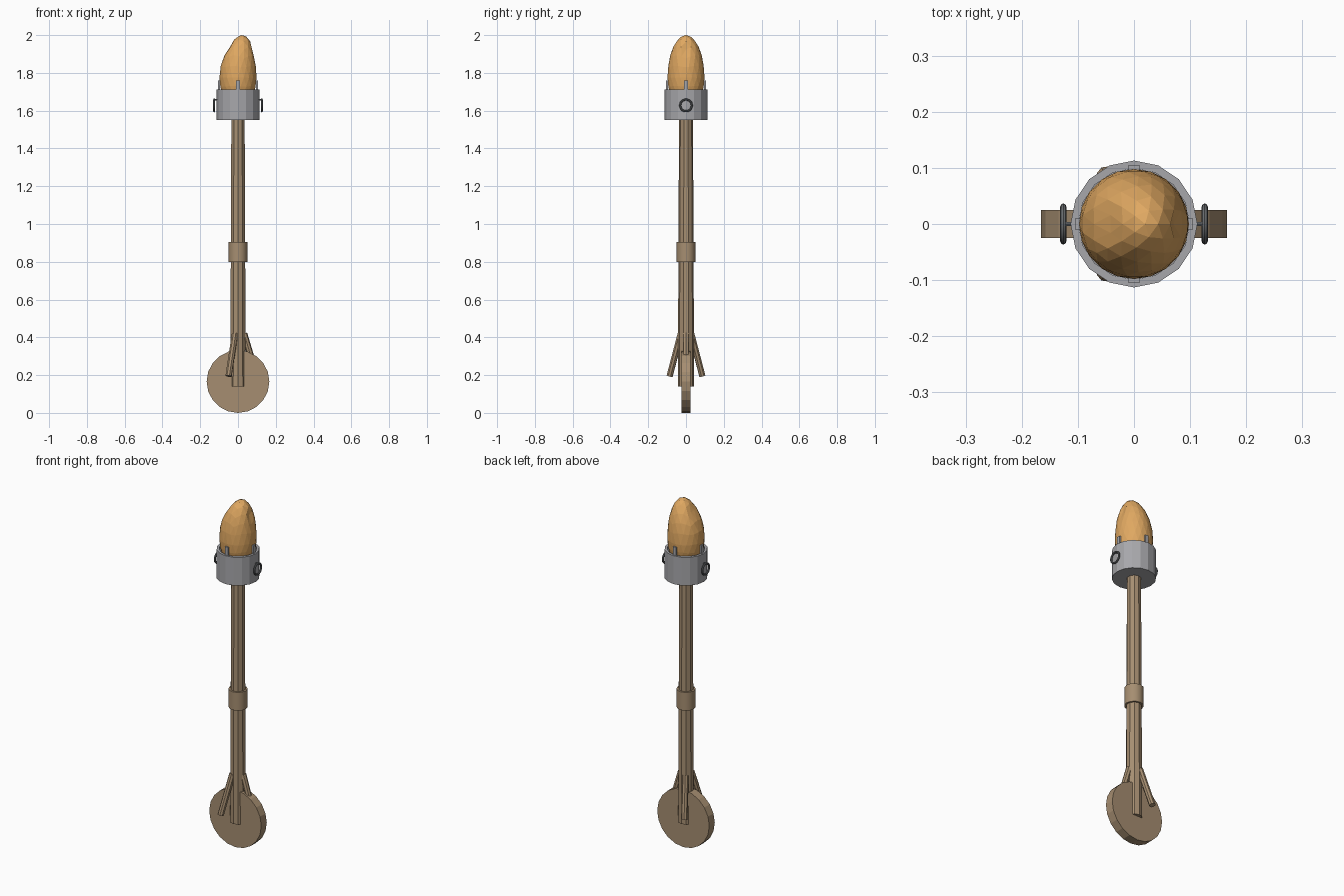
import bpy, bmesh, math
from mathutils import Vector

cube = bpy.data.objects.get("Cube")
if cube:
    bpy.data.objects.remove(cube, do_unlink=True)


def material(name, rgb):
    m = bpy.data.materials.new(name)
    m.use_nodes = True
    m.diffuse_color = (*rgb, 1)
    m.node_tree.nodes["Principled BSDF"].inputs["Base Color"].default_value = (*rgb, 1)
    return m


wood = material("wood", (0.38, 0.27, 0.165))
metal = material("grey metal", (0.39, 0.39, 0.41))
dark = material("dark iron", (0.14, 0.15, 0.16))
amber = material("amber flame", (0.74, 0.39, 0.12))


def finish(name, mat, smooth=False):
    ob = bpy.context.object
    ob.name = name
    ob.data.materials.append(mat)
    if smooth:
        bpy.ops.object.shade_smooth_by_angle(angle=math.radians(35))
    return ob


def rod(name, a, b, r1, r2, sides, mat, smooth=False):
    """Tapered cylinder running from point a to point b."""
    a, b = Vector(a), Vector(b)
    bpy.ops.mesh.primitive_cone_add(vertices=sides, radius1=r1, radius2=r2, depth=(b - a).length,
                                    location=(a + b) / 2,
                                    rotation=(b - a).to_track_quat('Z', 'Y').to_euler())
    return finish(name, mat, smooth)


# Foot disc, standing on edge
rod("foot_disc", (0, -0.025, 0.166), (0, 0.025, 0.166), 0.166, 0.166, 20, wood)

# Shaft and grip collar
rod("shaft", (0, 0, 0.14), (0, 0, 1.56), 0.043, 0.037, 10, wood, True)
rod("grip_collar", (0, 0, 0.80), (0, 0, 0.905), 0.05, 0.05, 12, wood, True)

# Three splayed struts
for i in range(3):
    ang = i * math.tau / 3
    c, s = math.cos(ang), math.sin(ang)
    rod(f"strut_{i + 1}", (0.032 * c, 0.032 * s, 0.42), (0.1 * c, 0.1 * s, 0.195),
        0.017, 0.017, 8, wood)

# Hollow cup revolved from its wall profile
bm = bmesh.new()
profile = [(0, 1.55), (0.113, 1.55), (0.113, 1.713), (0.099, 1.713), (0.099, 1.58), (0, 1.58)]
pts = [bm.verts.new((r, 0, z)) for r, z in profile]
edges = [bm.edges.new(p) for p in zip(pts, pts[1:])]
bmesh.ops.spin(bm, geom=pts + edges, cent=(0, 0, 0), axis=(0, 0, 1), angle=math.tau, steps=16)
bmesh.ops.remove_doubles(bm, verts=bm.verts, dist=0.0005)
bmesh.ops.recalc_face_normals(bm, faces=bm.faces)
mesh = bpy.data.meshes.new("cup")
bm.to_mesh(mesh)
bm.free()
mesh.materials.append(metal)
bpy.context.collection.objects.link(bpy.data.objects.new("cup", mesh))

# Four prongs around the rim
for i in range(4):
    ang = i * math.pi / 2
    bpy.ops.mesh.primitive_cube_add(size=1, rotation=(0, 0, ang),
                                    location=(0.1 * math.cos(ang), 0.1 * math.sin(ang), 1.68))
    bpy.context.object.scale = (0.01, 0.02, 0.16)
    finish(f"prong_{i + 1}", metal)

# Side rings
for side, x in (("left", 0.126), ("right", -0.126)):
    bpy.ops.mesh.primitive_torus_add(major_radius=0.031, minor_radius=0.0055, major_segments=20,
                                     minor_segments=8, location=(x, 0, 1.628),
                                     rotation=(0, math.pi / 2, 0))
    finish(side + "_ring", dark, True)
    rod(side + "_ring_pin", (x * 0.85, 0, 1.659), (x, 0, 1.659), 0.004, 0.004, 6, dark)

# Faceted flame: an egg with a leaning tip and a hollow on each flank
bpy.ops.mesh.primitive_ico_sphere_add(subdivisions=3, radius=1)
flame = finish("flame", amber)
for v in flame.data.vertices:
    x, y, z = v.co
    up = max(z, 0)
    height = 1.775 + z * (0.225 if z > 0 else 0.175)
    w = 0.098
    lean = 0.02 * up ** 2
    dent = 0.016 * math.exp(-((z - 0.72) / 0.2) ** 2 - (y / 0.4) ** 2)
    fold = 0.014 * math.exp(-((z - 0.6) / 0.16) ** 2 - (y / 0.22) ** 2)
    px = x * w + lean + (dent if x < 0 else 0) - (fold if x > 0 else 0)
    v.co = (px, y * w, height)
